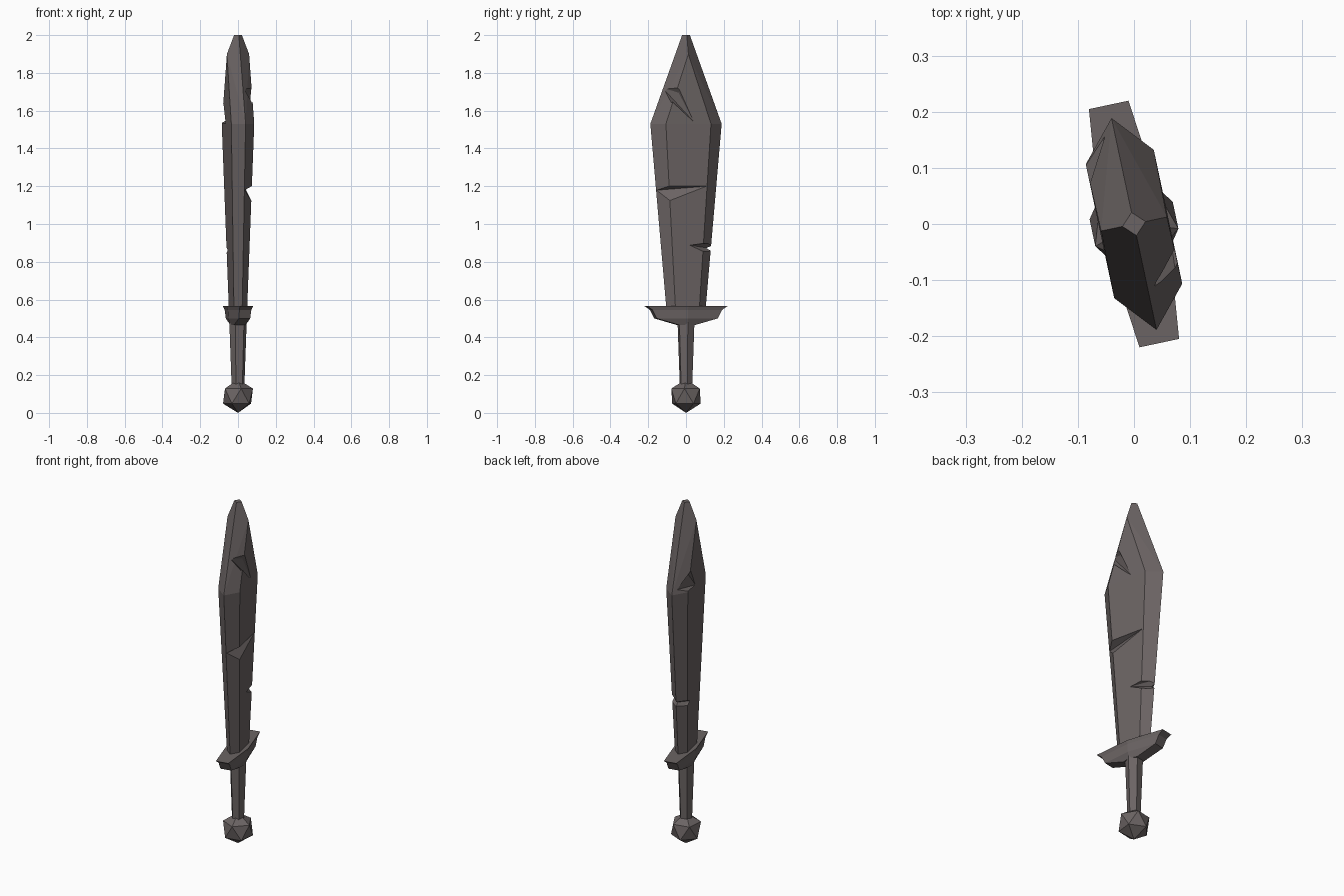
import bpy, bmesh, math

if "Cube" in bpy.data.objects:
    bpy.data.objects.remove(bpy.data.objects["Cube"], do_unlink=True)

TURN = math.radians(12)  # the whole sword is turned slightly about z

iron = bpy.data.materials.new("dark_iron")
iron.use_nodes = True
COLOUR = (0.147, 0.127, 0.126, 1)
iron.diffuse_color = COLOUR
iron.node_tree.nodes["Principled BSDF"].inputs["Base Color"].default_value = COLOUR


def finish(name, bm, turn=TURN):
    bmesh.ops.recalc_face_normals(bm, faces=bm.faces[:])
    mesh = bpy.data.meshes.new(name)
    bm.to_mesh(mesh)
    bm.free()
    mesh.materials.append(iron)
    obj = bpy.data.objects.new(name, mesh)
    bpy.context.collection.objects.link(obj)
    obj.rotation_euler.z = turn
    return obj


def hull(name, points):
    """Convex solid around a few points (x = thickness, y = width)."""
    bm = bmesh.new()
    for p in points:
        bm.verts.new(p)
    res = bmesh.ops.convex_hull(bm, input=bm.verts[:])
    loose = [v for v in bm.verts if not v.link_faces]
    bmesh.ops.delete(bm, geom=loose, context='VERTS')
    bmesh.ops.dissolve_limit(bm, angle_limit=0.01, verts=bm.verts[:], edges=bm.edges[:])
    return finish(name, bm)


def loft(name, rings):
    """Skin a stack of matching closed rings and cap both ends."""
    bm = bmesh.new()
    loops = [[bm.verts.new(p) for p in ring] for ring in rings]
    n = len(loops[0])
    for a, b in zip(loops, loops[1:]):
        for i in range(n):
            j = (i + 1) % n
            bm.faces.new((a[i], a[j], b[j], b[i]))
    bm.faces.new(loops[0][::-1])
    bm.faces.new(loops[-1])
    return finish(name, bm)


def hexagon(edge, flat, thick, z):
    return [(0, edge, z), (thick, flat, z), (thick, -flat, z),
            (0, -edge, z), (-thick, -flat, z), (-thick, flat, z)]


# Blade: bevelled hexagonal section, widest near the top, blunt diamond tip
blade = hull("blade",
             hexagon(0.107, 0.065, 0.036, 0.56)
             + hexagon(0.193, 0.122, 0.062, 1.53)
             + [(s * 0.06, 0, 1.9) for s in (1, -1)]
             + [(s * 0.021, 0, 2.0) for s in (1, -1)]
             + [(0, s * 0.021, 2.0) for s in (1, -1)])

# Battle damage: each wedge has a valley (first points) and an outer opening
gouges = {
    "long_gouge": [(0.0535, 0.10, 1.20), (0.036, -0.105, 1.175), (0.0, -0.17, 1.178),
                   (0.084, -0.10, 1.205), (0.084, -0.10, 1.07),
                   (0.05, -0.22, 1.20), (0.05, -0.22, 1.14)],
    "edge_notch_a": [(0.045, 0.01, 0.888), (0.028, 0.08, 0.880), (-0.006, 0.118, 0.873),
                     (0.08, 0.09, 0.905), (0.08, 0.09, 0.835),
                     (0.0, 0.18, 0.90), (0.0, 0.18, 0.83)],
    "edge_notch_b": [(-0.046, 0.05, 0.862), (-0.030, 0.08, 0.868), (0.004, 0.118, 0.873),
                     (-0.08, 0.09, 0.895), (-0.08, 0.09, 0.825),
                     (0.0, 0.18, 0.90), (0.0, 0.18, 0.83)],
    "upper_crack": [(0.0628, 0.03, 1.54), (0.046, -0.050, 1.695), (0.008, -0.13, 1.722),
                    (0.09, -0.045, 1.74), (0.09, -0.06, 1.665),
                    (0.05, -0.17, 1.74), (0.05, -0.17, 1.71)],
    "rear_crack": [(-0.0628, 0.02, 1.53), (-0.046, 0.085, 1.62), (-0.018, 0.165, 1.555),
                   (-0.09, 0.075, 1.67), (-0.09, 0.095, 1.57),
                   (-0.07, 0.19, 1.59), (-0.07, 0.19, 1.535)],
}
bpy.context.view_layer.objects.active = blade
for name, points in gouges.items():
    cutter = hull(name, points)
    cutter.hide_render = True
    mod = blade.modifiers.new(name, 'BOOLEAN')
    mod.operation = 'DIFFERENCE'
    mod.solver = 'EXACT'
    mod.object = cutter
    bpy.context.view_layer.update()
    bpy.ops.object.modifier_apply(modifier=name)
    bpy.data.objects.remove(cutter, do_unlink=True)


# Guard: flared bar, narrowing to its ends and stepping in below
def guard_ring(z, length, end, mid):
    return [(end, length, z), (mid, 0, z), (end, -length, z),
            (-end, -length, z), (-mid, 0, z), (-end, length, z)]


loft("guard", [guard_ring(0.466, 0.045, 0.030, 0.042),
               guard_ring(0.500, 0.165, 0.031, 0.052),
               guard_ring(0.545, 0.188, 0.032, 0.055),
               guard_ring(0.565, 0.217, 0.036, 0.060)])


# Grip: tapered six-sided handle
def round_ring(z, radius):
    return [(radius * math.cos(k * math.pi / 3), radius * math.sin(k * math.pi / 3), z)
            for k in range(6)]


loft("grip", [round_ring(0.13, 0.034), round_ring(0.48, 0.047)])

# Pommel: plain twenty-sided ball
bm = bmesh.new()
bmesh.ops.create_icosphere(bm, subdivisions=1, radius=0.089)
pommel = finish("pommel", bm, math.radians(-6))
pommel.location.z = 0.089
